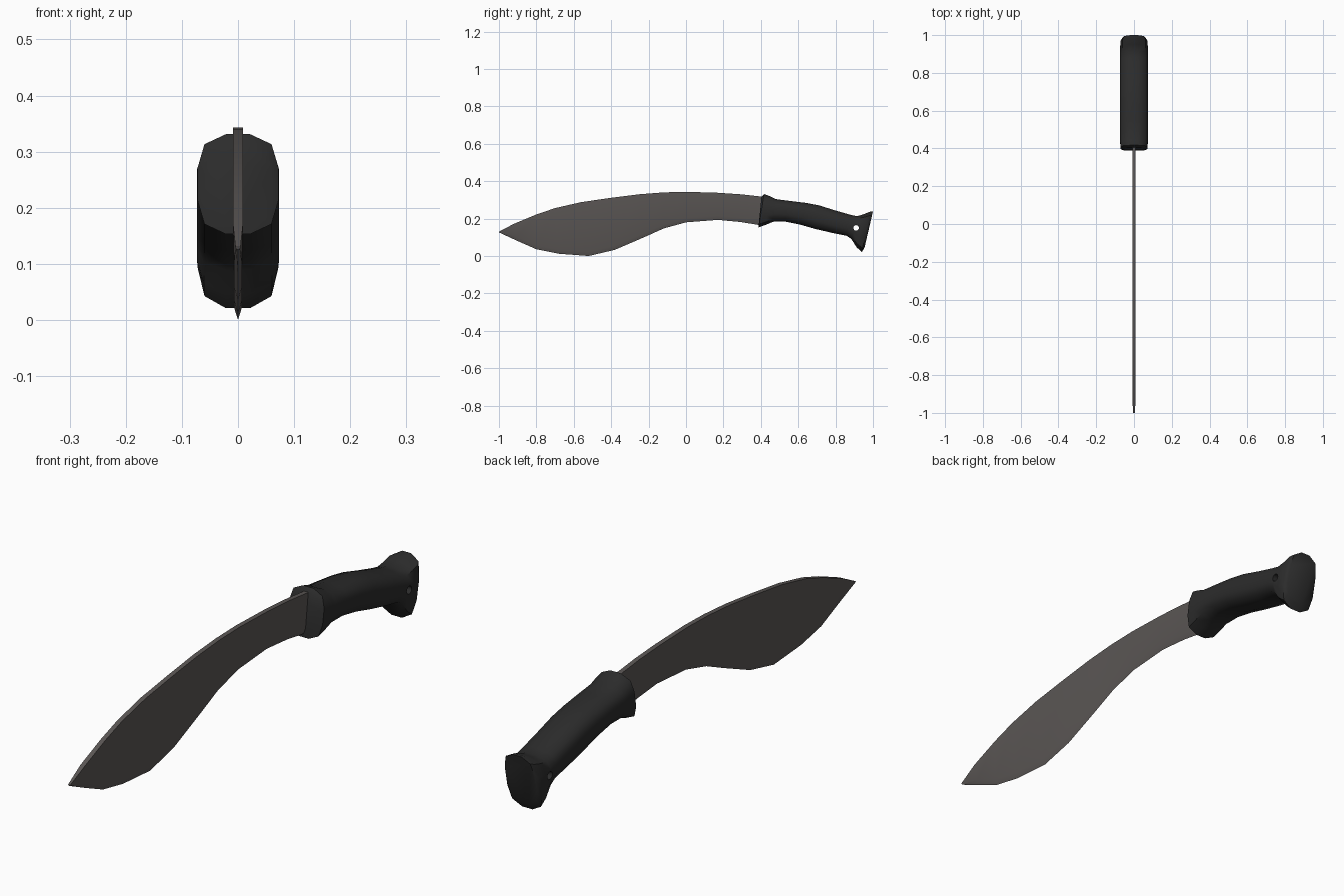
import bpy, bmesh, math

if "Cube" in bpy.data.objects:
    bpy.data.objects.remove(bpy.data.objects["Cube"])


def material(name, rgb):
    m = bpy.data.materials.new(name)
    m.diffuse_color = (*rgb, 1)
    m.use_nodes = True
    m.node_tree.nodes["Principled BSDF"].inputs["Base Color"].default_value = m.diffuse_color
    return m


def loft(name, rings, mat):
    """Skin a list of equal-length closed rings and cap both ends."""
    bm = bmesh.new()
    vs = [[bm.verts.new(p) for p in r] for r in rings]
    n = len(vs[0])
    for a, b in zip(vs, vs[1:]):
        for i in range(n):
            bm.faces.new((a[i], a[(i + 1) % n], b[(i + 1) % n], b[i]))
    bm.faces.new(vs[0])
    bm.faces.new(vs[-1])
    bmesh.ops.recalc_face_normals(bm, faces=bm.faces)
    me = bpy.data.meshes.new(name)
    bm.to_mesh(me)
    bm.free()
    me.materials.append(mat)
    ob = bpy.data.objects.new(name, me)
    bpy.context.collection.objects.link(ob)
    return ob


def activate(ob):
    bpy.ops.object.select_all(action='DESELECT')
    ob.select_set(True)
    bpy.context.view_layer.objects.active = ob


def smooth(ob, deg):
    activate(ob)
    bpy.ops.object.shade_smooth_by_angle(angle=math.radians(deg))


steel = material("dark steel", (0.105, 0.095, 0.091))
rubber = material("black rubber", (0.025, 0.025, 0.025))

# Blade: stations of (spine y, spine z, edge y, edge z)
blade_stations = [
    (-1.0, 0.130, -1.0, 0.126), (-0.92, 0.172, -0.90, 0.080),
    (-0.80, 0.222, -0.80, 0.036), (-0.70, 0.256, -0.68, 0.012),
    (-0.56, 0.288, -0.52, 0.000), (-0.40, 0.311, -0.38, 0.033),
    (-0.25, 0.330, -0.22, 0.102), (-0.12, 0.340, -0.12, 0.147),
    (0.0, 0.343, 0.0, 0.180), (0.17, 0.338, 0.17, 0.193),
    (0.29, 0.330, 0.29, 0.182), (0.42, 0.316, 0.40, 0.164),
]
rings = []
for k, (ty, tz, by, bz) in enumerate(blade_stations):
    s = 0.5 if k == 0 else 1
    f = min(0.25, 0.022 / (tz - bz))          # where the ground edge starts
    my, mz = by + (ty - by) * f, bz + (tz - bz) * f
    rings.append([(0, by, bz), (0.007 * s, my, mz), (0.009 * s, ty, tz),
                  (-0.009 * s, ty, tz), (-0.007 * s, my, mz)])
smooth(loft("blade", rings, steel), 35)

# Handle: stations of (top y, top z, bottom y, bottom z, half width)
handle_stations = [
    (0.403, 0.317, 0.388, 0.166, 0.060), (0.417, 0.331, 0.388, 0.153, 0.072),
    (0.445, 0.321, 0.425, 0.166, 0.073), (0.480, 0.304, 0.465, 0.183, 0.073),
    (0.55, 0.295, 0.53, 0.184, 0.073), (0.64, 0.284, 0.61, 0.168, 0.073),
    (0.71, 0.271, 0.69, 0.145, 0.073), (0.80, 0.243, 0.78, 0.124, 0.073),
    (0.88, 0.220, 0.86, 0.108, 0.073), (0.915, 0.213, 0.885, 0.090, 0.073),
    (0.95, 0.223, 0.912, 0.047, 0.073), (0.985, 0.237, 0.940, 0.021, 0.072),
    (1.0, 0.239, 0.955, 0.045, 0.062),
]
quarter = [(0.3, 1), (0.83, 0.8), (1, 0.33)]
half = quarter + [(x, -t) for x, t in reversed(quarter)]
section = half + [(-x, t) for x, t in reversed(half)]
rings = []
for ty, tz, by, bz, w in handle_stations:
    rings.append([(x * w, by + (ty - by) * (t + 1) / 2, bz + (tz - bz) * (t + 1) / 2)
                  for x, t in section])
handle = loft("handle", rings, rubber)

# Lanyard hole through the pommel
bpy.ops.mesh.primitive_cylinder_add(vertices=12, radius=0.015, depth=0.4,
                                    location=(0, 0.91, 0.15),
                                    rotation=(0, math.pi / 2, 0))
cutter = bpy.context.object
cutter.name = "hole_cutter"
cutter.hide_render = True
cutter.data.materials.append(rubber)
mod = handle.modifiers.new("lanyard_hole", 'BOOLEAN')
mod.operation = 'DIFFERENCE'
mod.solver = 'EXACT'
mod.object = cutter
activate(handle)
bpy.ops.object.modifier_apply(modifier=mod.name)
bpy.data.objects.remove(cutter)
smooth(handle, 50)
